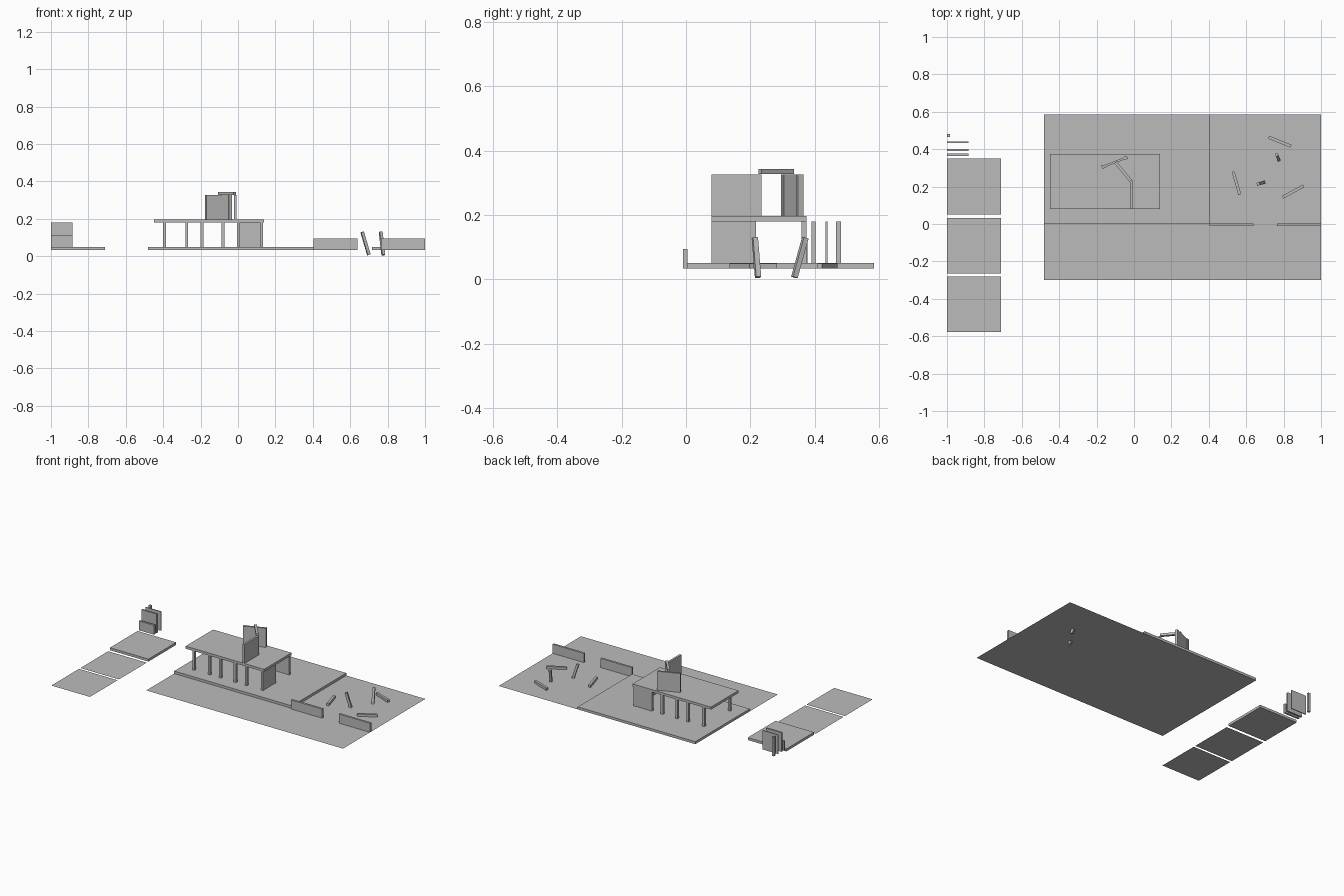
import bpy
import math
from mathutils import Vector

cube = bpy.data.objects.get("Cube")
if cube:
    bpy.data.objects.remove(cube, do_unlink=True)

grey = bpy.data.materials.new("plain grey")
grey.use_nodes = True
colour = (0.5, 0.5, 0.5, 1)
grey.diffuse_color = colour
grey.node_tree.nodes["Principled BSDF"].inputs["Base Color"].default_value = colour

BASE = 0.033          # underside of the slabs
FLOOR = 0.05          # top of the slabs
CEILING = 0.18        # underside of the roof
ROOF = 0.197          # top of the roof
THICK = 0.016         # section of posts and panels


def finish(obj, name):
    obj.name = name
    obj.data.materials.append(grey)
    return obj


def box(name, x0, x1, y0, y1, z0, z1):
    bpy.ops.mesh.primitive_cube_add(
        size=1, location=((x0 + x1) / 2, (y0 + y1) / 2, (z0 + z1) / 2))
    obj = bpy.context.object
    obj.scale = (x1 - x0, y1 - y0, z1 - z0)
    return finish(obj, name)


def sheet(name, x0, x1, y0, y1):
    bpy.ops.mesh.primitive_plane_add(
        size=1, location=((x0 + x1) / 2, (y0 + y1) / 2, BASE))
    obj = bpy.context.object
    obj.scale = (x1 - x0, y1 - y0, 1)
    return finish(obj, name)


def bar(name, start, end, width=THICK, height=THICK):
    """Box whose long axis runs from start to end."""
    a, b = Vector(start), Vector(end)
    bpy.ops.mesh.primitive_cube_add(size=1, location=(a + b) / 2)
    obj = bpy.context.object
    obj.scale = ((b - a).length, width, height)
    d = b - a
    obj.rotation_euler = (0, -math.atan2(d.z, math.hypot(d.x, d.y)),
                          math.atan2(d.y, d.x))
    return finish(obj, name)


# Ground and deck
sheet("ground", -0.48, 1.0, -0.30, 0.585)
box("main_deck", -0.48, 0.11, 0, 0.585, BASE, FLOOR)
box("side_deck", 0.11, 0.405, 0, 0.585, BASE, FLOOR)

# Low garden walls with a gateway
for side, x0, x1 in (("inner", 0.405, 0.64), ("outer", 0.765, 1.0)):
    box(side + "_garden_wall", x0, x1, -0.01, 0.004, BASE, 0.095)

# Pavilion roof and its two rows of posts
box("roof", -0.45, 0.14, 0.08, 0.375, CEILING, ROOF)
for row, y in (("front", 0.08), ("back", 0.359)):
    for x in (-0.4, -0.282, -0.2, -0.088, -0.005, 0.117):
        box(row + "_post", x, x + THICK, y, y + THICK, FLOOR, CEILING)

# Corner room walls
box("room_side_wall", 0.119, 0.131, 0.08, 0.217, FLOOR, CEILING)
box("room_back_wall", 0.01, 0.12, 0.361, 0.373, FLOOR, CEILING)
box("room_door_post", 0.117, 0.133, 0.203, 0.217, FLOOR, CEILING)

# Screens on the roof
top = 0.326
mid = (ROOF + top) / 2
box("roof_side_screen", -0.022, -0.008, 0.08, 0.235, ROOF, top)
left, right = Vector((-0.172, 0.303, mid)), Vector((-0.036, 0.357, mid))
along = (right - left).normalized() * 0.018
bar("roof_angled_screen", left, right, 0.012, top - ROOF)
bar("roof_screen_post", left, left + along, 0.018, top - ROOF)
bar("roof_screen_post", right - along, right, 0.018, top - ROOF)
bar("roof_beam", (-0.017, 0.23, 0.335), (-0.10, 0.33, 0.335))

# Loose bars lying on the ground
lying = BASE + THICK / 2
for start, end in (((0.72, 0.464), (0.84, 0.416)),
                   ((0.53, 0.28), (0.565, 0.158)),
                   ((0.795, 0.143), (0.907, 0.204))):
    bar("fallen_bar", (*start, lying), (*end, lying))

# Leaning bars that sink through the ground
bar("leaning_bar", (0.70, 0.224, 0.007), (0.664, 0.214, 0.129))
bar("leaning_bar", (0.777, 0.337, 0.006), (0.763, 0.371, 0.129))

# Spare slab and two spare sheets
box("spare_slab", -1.0, -0.71, 0.052, 0.35, BASE, FLOOR)
sheet("spare_sheet", -1.0, -0.71, -0.265, 0.033)
sheet("spare_sheet", -1.0, -0.71, -0.577, -0.28)

# Spare panels standing in a row, with one post
box("spare_low_panel", -1.0, -0.885, 0.363, 0.377, FLOOR, 0.113)
box("spare_wall_panel", -1.0, -0.885, 0.39, 0.402, FLOOR, CEILING)
box("spare_thin_panel", -1.0, -0.885, 0.434, 0.44, FLOOR, CEILING)
box("spare_post", -1.0, -0.984, 0.466, 0.482, FLOOR, CEILING)
